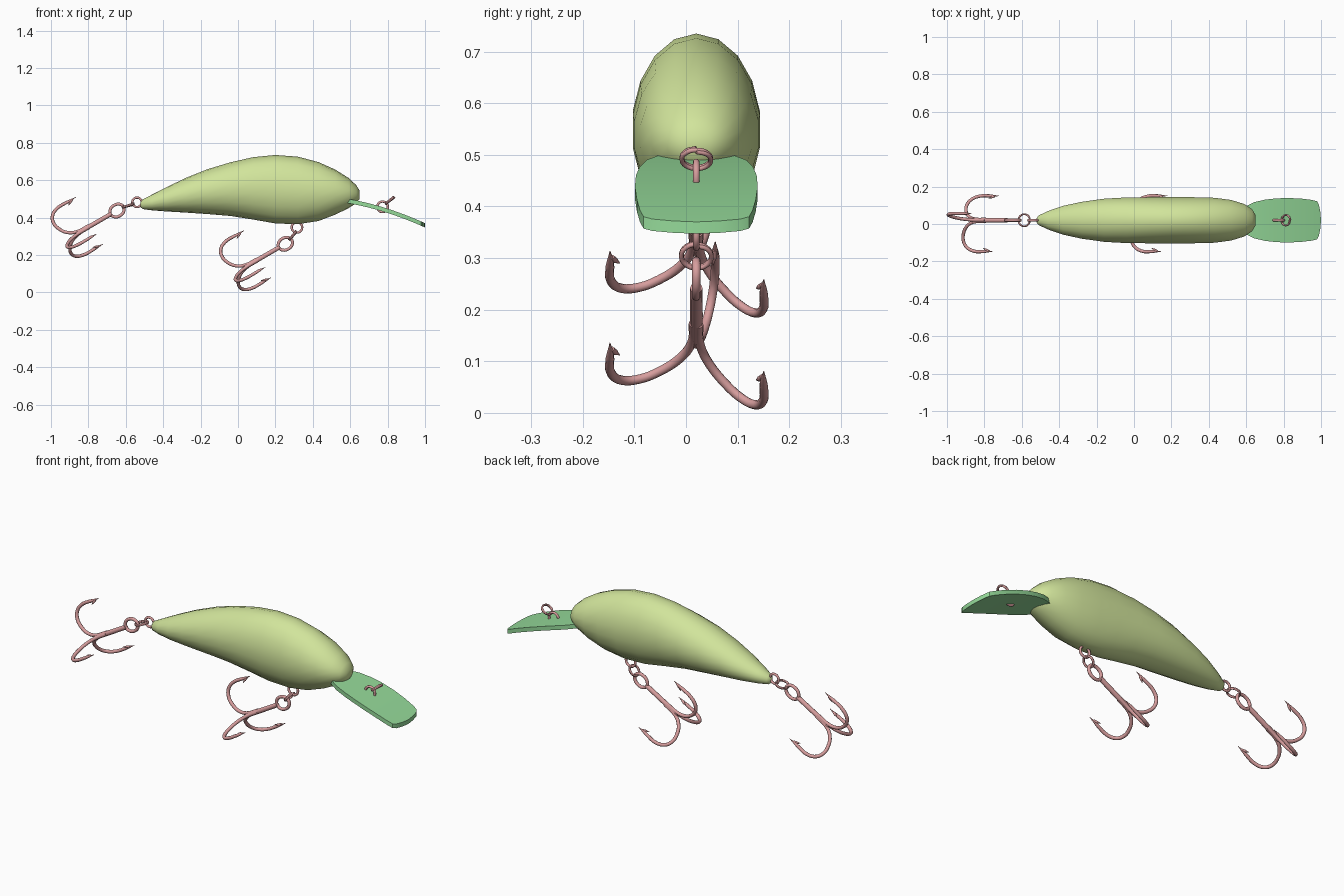
import bpy, bmesh, math
from mathutils import Vector

if "Cube" in bpy.data.objects:
    bpy.data.objects.remove(bpy.data.objects["Cube"])

CY = 0.02  # the lure's own centre plane


def material(name, rgb):
    m = bpy.data.materials.new(name)
    m.diffuse_color = (*rgb, 1)
    m.use_nodes = True
    m.node_tree.nodes["Principled BSDF"].inputs["Base Color"].default_value = m.diffuse_color
    return m


GREEN = material("body_paint", (0.64, 0.78, 0.33))
LIP = material("lip_plastic", (0.30, 0.70, 0.32))
METAL = material("hook_metal", (0.68, 0.34, 0.34))


def finish(obj, mat, angle=40):
    obj.data.materials.clear()
    obj.data.materials.append(mat)
    bpy.ops.object.select_all(action='DESELECT')
    obj.select_set(True)
    bpy.context.view_layer.objects.active = obj
    if obj.type == 'CURVE':
        bpy.ops.object.convert(target='MESH')
    bpy.ops.object.shade_smooth_by_angle(angle=math.radians(angle))


def mesh_object(name, bm, mat, angle=40):
    bmesh.ops.recalc_face_normals(bm, faces=bm.faces)
    me = bpy.data.meshes.new(name)
    bm.to_mesh(me)
    bm.free()
    obj = bpy.data.objects.new(name, me)
    bpy.context.collection.objects.link(obj)
    finish(obj, mat, angle)


def wire(name, splines):
    """Round wire; each spline is (points, radii, cyclic)."""
    cu = bpy.data.curves.new(name, 'CURVE')
    cu.dimensions = '3D'
    cu.bevel_depth = 1.0
    cu.bevel_resolution = 3
    cu.use_fill_caps = True
    cu.resolution_u = 4
    for pts, radii, cyclic in splines:
        sp = cu.splines.new('BEZIER')
        sp.bezier_points.add(len(pts) - 1)
        sp.use_cyclic_u = cyclic
        for i, (bp, p) in enumerate(zip(sp.bezier_points, pts)):
            bp.co = p
            bp.handle_left_type = bp.handle_right_type = 'AUTO'
            bp.radius = radii[i] if isinstance(radii, (list, tuple)) else radii
    obj = bpy.data.objects.new(name, cu)
    bpy.context.collection.objects.link(obj)
    finish(obj, METAL, 60)


def ring_points(c, a, b, ra, rb, n=8):
    return [c + a * ra * math.cos(t) + b * rb * math.sin(t)
            for t in (2 * math.pi * i / n for i in range(n))]


# Body: 18-sided oval sections lofted along x (x, bottom, top, half width)
STATIONS = [
    (-0.522, 0.457, 0.482, 0.010), (-0.510, 0.446, 0.497, 0.026),
    (-0.460, 0.439, 0.523, 0.050), (-0.380, 0.433, 0.564, 0.078),
    (-0.280, 0.427, 0.612, 0.100), (-0.160, 0.419, 0.660, 0.117),
    (-0.040, 0.409, 0.696, 0.124), (0.080, 0.390, 0.723, 0.125),
    (0.200, 0.369, 0.735, 0.125), (0.320, 0.365, 0.726, 0.125),
    (0.430, 0.382, 0.697, 0.122), (0.520, 0.416, 0.657, 0.110),
    (0.590, 0.450, 0.613, 0.088), (0.632, 0.477, 0.574, 0.059),
    (0.650, 0.500, 0.545, 0.028)]
bm = bmesh.new()
rings = []
for x, lo, hi, w in STATIONS:
    rings.append([bm.verts.new((x, CY + w * math.sin(t), (lo + hi) / 2 + (hi - lo) / 2 * math.cos(t)))
                  for t in (2 * math.pi * i / 18 for i in range(18))])
for r0, r1 in zip(rings, rings[1:]):
    for i in range(18):
        j = (i + 1) % 18
        bm.faces.new((r0[i], r0[j], r1[j], r1[i]))
bm.faces.new(rings[0])
bm.faces.new(rings[-1])
mesh_object("lure_body", bm, GREEN, 60)

# Diving lip: curved plate, drooping toward the front (x, half width)
OUTLINE = [(0.52, 0.045), (0.59, 0.07), (0.64, 0.096), (0.70, 0.110), (0.76, 0.117),
           (0.83, 0.119), (0.90, 0.115), (0.95, 0.109), (0.978, 0.102), (0.988, 0.085), (0.996, 0.045)]
bm = bmesh.new()


def lip_z(x):
    t = x - 0.59
    return 0.50 - 0.175 * t - 0.346 * t * t


rows = []
for x, w in OUTLINE:
    rows.append([bm.verts.new((x, CY + s * w, lip_z(x) - dz))
                 for s, dz in ((-1, 0), (1, 0), (1, 0.023), (-1, 0.023))])
front = [bm.verts.new((1.0, CY, lip_z(1.0) - dz)) for dz in (0, 0.023)]
for r0, r1 in zip(rows, rows[1:]):
    for i in range(4):
        j = (i + 1) % 4
        bm.faces.new((r0[i], r0[j], r1[j], r1[i]))
bm.faces.new(rows[0])
a, b, c, d = rows[-1]
bm.faces.new((a, b, front[0]))
bm.faces.new((d, front[1], c))
bm.faces.new((b, c, front[1], front[0]))
bm.faces.new((d, a, front[0], front[1]))
mesh_object("diving_lip", bm, LIP, 35)

X, Y, Z = Vector((1, 0, 0)), Vector((0, 1, 0)), Vector((0, 0, 1))


# Wire eyelets set into the body and lip, in the centre plane
def eyelet(name, x, z, r=0.028):
    wire(name, [(ring_points(Vector((x, CY, z)), X, Z, r, r), 0.0065, True)])


# Split rings: two-turn coils seen edge-on from the front
def split_ring(name, x, z, angle, r=0.028):
    u = Vector((math.cos(angle), 0, math.sin(angle)))
    n = u.cross(Y)
    c = Vector((x, CY, z))
    pts = [c + u * r * math.cos(t) + Y * r * math.sin(t) + n * 0.009 * (i / 16 - 0.5)
           for i, t in ((i, 2 * math.pi * i / 8) for i in range(17))]
    wire(name, [(pts, 0.0045, False)])


eyelet("lip_eyelet", 0.773, 0.458)
eyelet("belly_eyelet", 0.315, 0.348)
eyelet("tail_eyelet", -0.540, 0.482, 0.025)
split_ring("lip_split_ring", 0.812, 0.492, math.radians(38))
split_ring("belly_split_ring", 0.293, 0.304, math.radians(50), 0.029)
split_ring("tail_split_ring", -0.587, 0.464, math.radians(16), 0.032)

# Treble hooks: eye, shank and three bends rolled 12 degrees (along, outward)
BEND = [(0.17, 0.006), (0.245, 0.010), (0.29, 0.033), (0.319, 0.075), (0.327, 0.115),
        (0.313, 0.151), (0.275, 0.173), (0.215, 0.176), (0.195, 0.175), (0.155, 0.176)]
BEND_R = [0.009] * 7 + [0.0085, 0.007, 0.0008]
BARB = [(0.180, 0.172), (0.195, 0.166), (0.212, 0.156)]


def treble(name, x, z):
    e = Vector((x, CY, z))
    d = Vector((-math.cos(math.radians(30)), 0, -0.5))
    u = Vector((-0.5, 0, -d.x))
    parts = [(ring_points(e, d, u, 0.040, 0.032), 0.0085, True),
             ([e + d * 0.036, e + d * 0.14, e + d * 0.25], [0.012, 0.0125, 0.012], False)]
    for k in range(3):
        phi = math.radians(12 + 120 * k)
        out = u * math.cos(phi) + Y * math.sin(phi)
        parts.append(([e + d * s + out * r for s, r in BEND], BEND_R, False))
        parts.append(([e + d * s + out * r for s, r in BARB], [0.005, 0.006, 0.0008], False))
    wire(name, parts)


treble("tail_treble_hook", -0.647, 0.438)
treble("belly_treble_hook", 0.253, 0.260)
